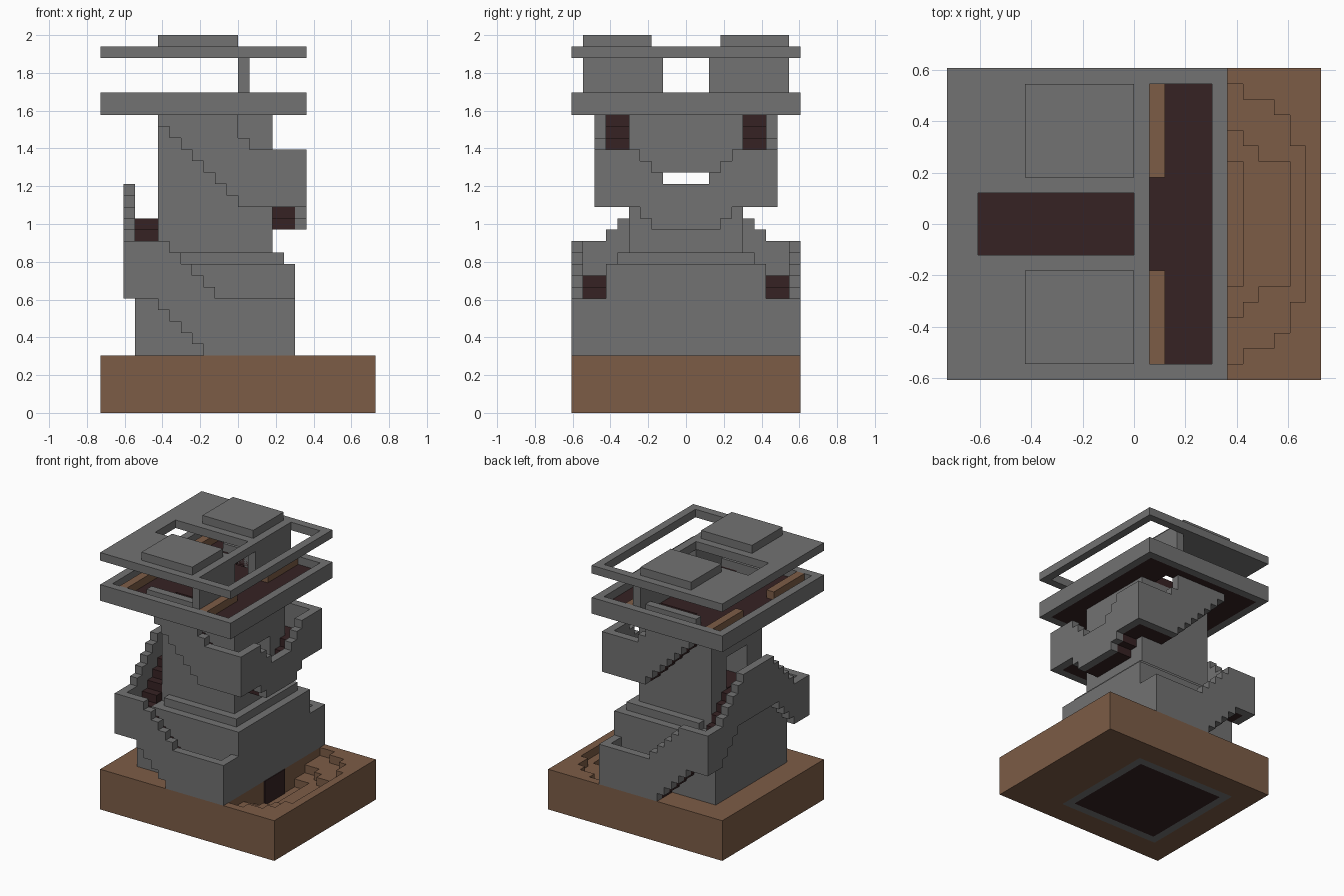
import bpy, bmesh
from mathutils import Matrix

cube = bpy.data.objects.get("Cube")
if cube:
    bpy.data.objects.remove(cube, do_unlink=True)

U = 2 / 33  # one block


def material(name, r, g, b):
    m = bpy.data.materials.new(name)
    m.use_nodes = True
    m.diffuse_color = (r, g, b, 1)
    m.node_tree.nodes["Principled BSDF"].inputs["Base Color"].default_value = (r, g, b, 1)
    return m


STONE = material("grey stone", .168, .168, .168)
EARTH = material("brown earth", .202, .107, .061)
FLOOR = material("dark red floor", .037, .016, .017)


def part(name, mat, boxes, mirror=False):
    """One object made of block-aligned boxes, optionally mirrored front to back."""
    bm = bmesh.new()
    if mirror:
        boxes = boxes + [(a, b, -d, -c, e, f) for a, b, c, d, e, f in boxes]
    for x0, x1, y0, y1, z0, z1 in boxes:
        centre = Matrix.Translation(((x0 + x1) / 2 * U, (y0 + y1) / 2 * U, (z0 + z1) / 2 * U))
        size = Matrix.Diagonal(((x1 - x0) * U, (y1 - y0) * U, (z1 - z0) * U, 1))
        bmesh.ops.create_cube(bm, size=1, matrix=centre @ size)
    mesh = bpy.data.meshes.new(name)
    bm.to_mesh(mesh)
    bm.free()
    mesh.materials.append(mat)
    ob = bpy.data.objects.new(name, mesh)
    bpy.context.collection.objects.link(ob)
    return ob


def frame(outer, inner, z0, z1):
    """Four boxes filling the gap between two rectangles."""
    a, b, c, d = outer
    e, f, g, h = inner
    return [(a, e, c, d, z0, z1), (f, b, c, d, z0, z1), (e, f, c, g, z0, z1), (e, f, h, d, z0, z1)]


# Base with the footing of the tower showing underneath
footing, cellar = (-9, 5, -7, 7), (-8, 4, -6, 6)
part("base_underside", EARTH, frame((-12, 12, -10, 10), footing, 0, .1))
part("tower_footing", STONE, frame(footing, cellar, 0, .1))
part("cellar_floor", FLOOR, [(-8, 4, -6, 6, 0, .1)])
part("base_block", EARTH, [(-12, 5, -10, 10, .1, 5), (5, 12, -10, 10, .1, 2)])

# Stepped hollow in front of the entrance: (half width, reach) for each layer
hollow = {
    4: [(5, 11), (7, 10), (8, 9), (9, 7), (10, 5)],
    3: [(4, 10), (5, 8), (6, 7), (10, 5)],
    2: [(4, 7), (10, 5)],
}
terrace = []
for z, bands in hollow.items():
    y = 0
    for width, reach in bands:
        terrace.append((reach, 12, y, width, z, z + 1))
        y = width
part("entrance_terrace", EARTH, terrace, True)
part("entrance_door", FLOOR, [(5, 5.1, -2, 2, 2, 5)])

# Tower body
part("lower_body", STONE, [(-9, 5, -7, 7, 5, 10), (-7, 5, -7, 7, 10, 13), (-6, 4, -6, 6, 13, 14)])
part("upper_body", STONE, [(-7, 3, -5, 5, 13, 17), (-7, 3, -5, -2, 17, 21),
                           (-7, 3, 2, 5, 17, 21), (-7, 3, -5, 5, 21, 26)])
part("passage_floor", FLOOR, [(-7, 3, -2, 2, 17, 17.1)])

# Lower flights, rising along the front and back towards -x
wall, steps = [(4, 5, -9, -7, 5, 10)], []
for x in range(-10, 5):
    k = -x - 1
    top = min(15, max(10, 9 + k))
    under = min(10, max(5, 3 + k))
    wall.append((x, x + 1, -10, -9, under, top))
    if -10 < x < 4:
        steps.append((x, x + 1, -9, -7, under, top - 3))
part("lower_flight_wall", STONE, wall, True)
part("lower_flight_steps", FLOOR, steps, True)

# Arched flights on the -x side, meeting at a central landing
wall, steps, fill = [], [], []
for y in range(9):
    top = max(15, min(20, 22 - y))
    under = min(14, top - 5)
    wall.append((-10, -9, y, y + 1, under, top))
    if y < 7:
        steps.append((-9, -7, y, y + 1, under, top - 3))
        if under > 10:
            fill.append((-9, -7, y, y + 1, 10, under))
part("arched_flight_wall", STONE, wall, True)
part("arched_flight_steps", FLOOR, steps, True)
part("arched_flight_support", STONE, fill, True)

# Dipping flights on the +x side
wall, steps = [], []
for y in range(7):
    top = max(20, min(23, 19 + y))
    under = max(16, min(18, 14 + y))
    wall.append((5, 6, y, y + 1, under, top))
    if y < 5:
        steps.append((3, 5, y, y + 1, under, top - 3))
part("dipping_flight_wall", STONE, wall, True)
part("dipping_flight_steps", FLOOR, steps, True)

# Upper flights, rising along the front and back to the deck
wall, steps = [], []
for x in range(-7, 6):
    k = -x - 1
    under = max(18, 19 + k)
    wall.append((x, x + 1, -8, -7, under, 28 if k >= 0 else max(23, 25 + k)))
    if x < 5:
        steps.append((x, x + 1, -7, -5, under, min(27, max(20, 22 + k))))
part("upper_flight_wall", STONE, wall, True)
part("upper_flight_steps", FLOOR, steps, True)

# Deck with stairwells, rim and benches
part("deck_rim", STONE, frame((-12, 6, -10, 10), (-11, 5, -9, 9), 26, 28))
part("deck_floor", FLOOR, [(-11, 5, 0, 5, 26, 27), (-11, 5, 7, 9, 26, 27),
                           (-11, -7, 5, 7, 26, 27), (1, 5, 5, 7, 26, 27)], True)
part("benches", EARTH, [(1, 2, 3, 9, 27, 28), (-10, -9, 3, 9, 27, 28)], True)

# Roof on two wall slabs
part("roof_wall", STONE, [(0, 1, 2, 9, 27, 31)], True)
part("roof_plate", STONE, frame((-12, 1, -10, 10), (-10, 0, -2, 2), 31, 32)
     + [(5, 6, -10, 10, 31, 32), (1, 5, -10, -9, 31, 32), (1, 5, 9, 10, 31, 32)])
part("roof_cap", STONE, [(-7, 0, 3, 9, 32, 33)], True)
